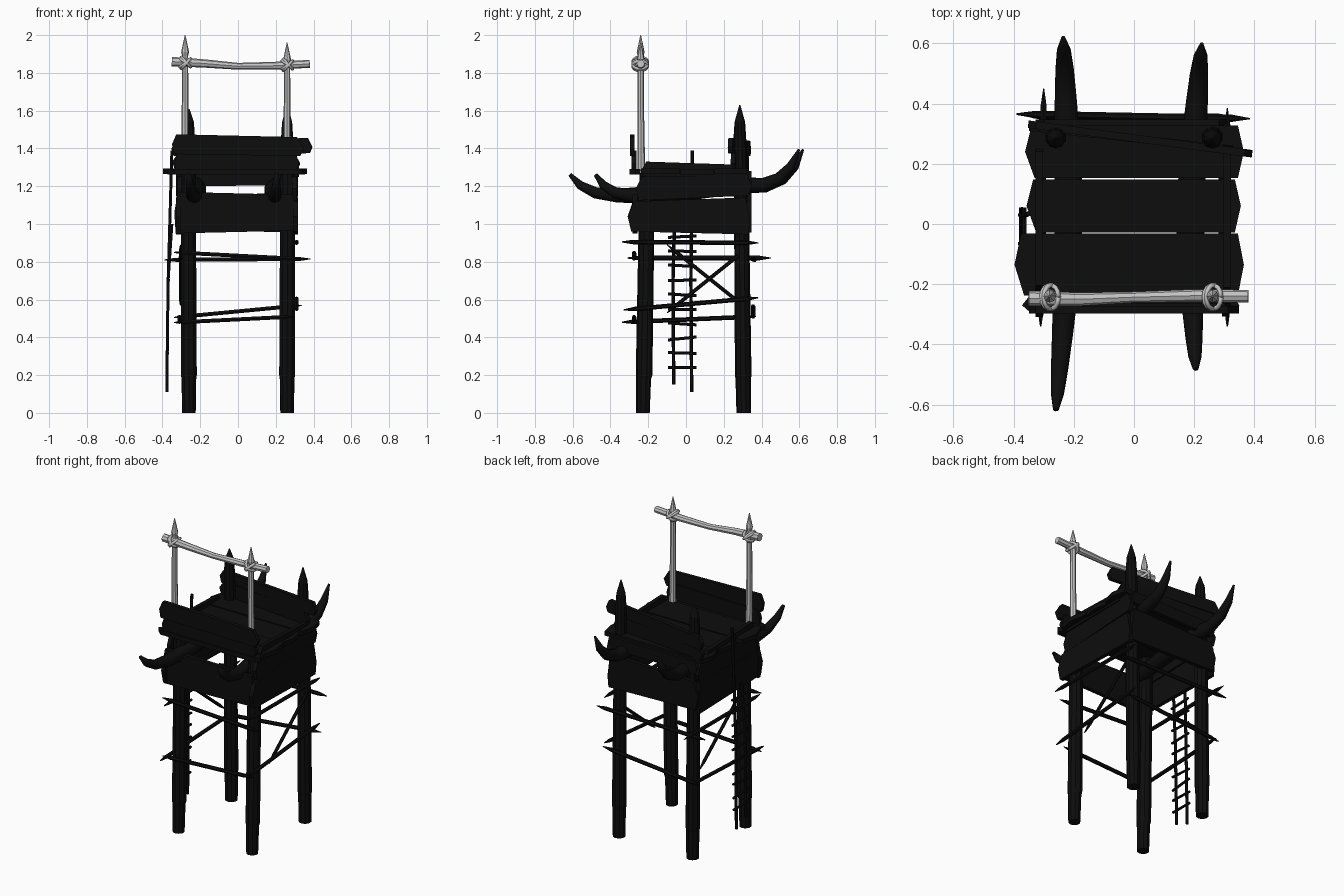
import bpy, bmesh, math, random
from mathutils import Vector, Matrix

random.seed(4)
old = bpy.data.objects.get("Cube")
if old:
    bpy.data.objects.remove(old, do_unlink=True)


def material(name, value):
    m = bpy.data.materials.new(name)
    m.use_nodes = True
    col = (value, value, value, 1)
    m.diffuse_color = col
    m.node_tree.nodes["Principled BSDF"].inputs["Base Color"].default_value = col
    return m


DARK = material("charred wood", 0.004)
BONE = material("pale wood", 0.55)


def finish(bm, name, mat, smooth=False):
    bmesh.ops.recalc_face_normals(bm, faces=bm.faces[:])
    mesh = bpy.data.meshes.new(name)
    bm.to_mesh(mesh)
    bm.free()
    mesh.materials.append(mat)
    ob = bpy.data.objects.new(name, mesh)
    bpy.context.collection.objects.link(ob)
    if smooth:
        for p in mesh.polygons:
            p.use_smooth = True
    return ob


def tube(name, pts, radii, sides=8, mat=DARK, smooth=False):
    """Tapered tube along a path, capped at both ends."""
    bm = bmesh.new()
    pts = [Vector(p) for p in pts]
    rings = []
    for i, p in enumerate(pts):
        d = (pts[min(i + 1, len(pts) - 1)] - pts[max(i - 1, 0)]).normalized()
        ref = Vector((1, 0, 0)) if abs(d.x) < 0.8 else Vector((0, 0, 1))
        u = d.cross(ref).normalized()
        w = d.cross(u)
        rings.append([bm.verts.new(p + radii[i] * (u * math.cos(t) + w * math.sin(t)))
                      for t in (math.tau * k / sides for k in range(sides))])
    for a, b in zip(rings, rings[1:]):
        for k in range(sides):
            bm.faces.new((a[k], a[(k + 1) % sides], b[(k + 1) % sides], b[k]))
    bm.faces.new(rings[0])
    bm.faces.new(rings[-1])
    return finish(bm, name, mat, smooth)


def stick(name, a, b, r=0.012):
    """Thin pole sharpened at both ends."""
    a, b = Vector(a), Vector(b)
    tip = (b - a).normalized() * 0.06
    return tube(name, [a, a + tip, b - tip, b], [0.003, r, r, 0.002], 6)


def prism(name, outline, offset):
    """Flat outline extruded by an offset."""
    bm = bmesh.new()
    face = bm.faces.new([bm.verts.new(p) for p in outline])
    out = bmesh.ops.extrude_face_region(bm, geom=[face])
    verts = [g for g in out["geom"] if isinstance(g, bmesh.types.BMVert)]
    bmesh.ops.translate(bm, verts=verts, vec=offset)
    return finish(bm, name, DARK)


def board(name, a, b, za, zb, thick=0.025):
    """Upright board from a to b (plan), with a z range at each end and split ends."""
    a, b = Vector((*a, 0)), Vector((*b, 0))
    d = (b - a).normalized()
    up = Vector((0, 0, 1))
    side = d.cross(up) * thick
    j = lambda: d * random.uniform(0.005, 0.02)
    pts = [a + up * za[0], b + up * zb[0], b + j() + up * (zb[0] * 0.6 + zb[1] * 0.4),
           b - j() + up * zb[1], a + j() + up * za[1], a - j() + up * (za[0] + za[1]) / 2]
    return prism(name, [p - side / 2 for p in pts], side)


# Four main legs; the rear pair rise above the deck as sharpened posts
for side, x in (("right", -0.26), ("left", 0.26)):
    tube(f"front_{side}_leg",
         [(x, -0.228, 0), (x, -0.225, 0.18), (x, -0.222, 0.2), (x * 1.01, -0.205, 1.27)],
         [0.036, 0.04, 0.044, 0.041], 10)
    top = 1.63 if x > 0 else 1.61
    tube(f"back_{side}_leg",
         [(x, 0.305, 0), (x, 0.303, 0.18), (x, 0.303, 0.2), (x, 0.295, 0.95),
          (x, 0.285, 1.45), (x, 0.285, 1.54), (x, 0.285, top)],
         [0.038, 0.041, 0.044, 0.04, 0.034, 0.028, 0.003], 10)

# Lower skirt boards
board("front_lower_board", (-0.33, -0.27), (0.3, -0.27), (0.95, 1.17), (0.965, 1.155))
board("back_lower_board", (-0.31, 0.335), (0.3, 0.335), (0.97, 1.15), (0.955, 1.165))
board("back_upper_board", (-0.31, 0.335), (0.29, 0.335), (1.2, 1.28), (1.205, 1.28))
for side, x in (("right", -0.315), ("left", 0.305)):
    board(f"{side}_lower_board", (x, -0.29), (x, 0.33), (0.96, 1.12), (0.945, 1.14))
    board(f"{side}_upper_board", (x * 0.98, -0.25), (x, 0.33), (1.125, 1.25), (1.15, 1.27))

# Deck planks running across, with uneven ends
edges = [-0.3, -0.24, -0.03, 0.15, 0.33]
ends = [(-0.36, 0.34), (-0.385, 0.355), (-0.345, 0.345), (-0.35, 0.355)]
for i, (x0, x1) in enumerate(ends):
    y0, y1 = edges[i] + 0.002, edges[i + 1] - 0.002
    z = 1.262 + 0.004 * (i % 2)
    prism(f"deck_plank_{i + 1}",
          [(x0 + 0.02, y0, z), (x1 - 0.01, y0, z), (x1 + 0.01, (y0 + y1) / 2, z),
           (x1 - 0.01, y1, z), (x0 + 0.01, y1, z), (x0 - 0.012, (y0 + y1) / 2, z)],
          Vector((0, 0, 0.028)))

# Parapets: tall at front and back, a low kerb at the sides
board("front_parapet_lower", (-0.33, -0.275), (0.31, -0.275), (1.28, 1.38), (1.28, 1.39))
board("front_parapet_upper", (-0.34, -0.285), (0.33, -0.285), (1.37, 1.475), (1.36, 1.46))
board("back_parapet_lower", (-0.33, 0.32), (0.31, 0.25), (1.28, 1.38), (1.28, 1.38))
board("back_parapet_upper", (-0.34, 0.33), (0.38, 0.235), (1.36, 1.44), (1.375, 1.455))
for side, x in (("right", -0.315), ("left", 0.31)):
    board(f"{side}_kerb", (x, -0.22), (x, 0.25), (1.25, 1.33), (1.25, 1.315))

# Two curved tusk beams under the deck, tips rising front and back
tusk = [(-0.615, 1.262, 0.01), (-0.56, 1.205, 0.023), (-0.48, 1.165, 0.03),
        (-0.36, 1.15, 0.037), (-0.2, 1.155, 0.045), (0.05, 1.18, 0.05),
        (0.3, 1.205, 0.044), (0.42, 1.205, 0.038), (0.51, 1.24, 0.032),
        (0.575, 1.305, 0.024), (0.62, 1.395, 0.006)]
for side, front_scale, xf, xb in (("right", 1, -0.26, -0.235), ("left", 0.78, 0.205, 0.225)):
    xm = -0.215 if xf < 0 else 0.185
    path = []
    for y, z, r in tusk:
        t = (abs(y) / 0.62) ** 1.3
        path.append((xm + ((xf if y < 0 else xb) - xm) * t,
                     y * front_scale if y < 0 else y * (0.965 if xf > 0 else 1), z))
    tube(f"{side}_tusk", path, [p[2] for p in tusk], 10, DARK, True)

# Horizontal poles tying the legs together
stick("front_high_pole", (-0.34, -0.275, 0.85), (0.33, -0.275, 0.815))
stick("front_low_pole", (-0.34, -0.275, 0.478), (0.3, -0.275, 0.51))
stick("back_high_pole", (-0.39, 0.365, 0.81), (0.385, 0.35, 0.815))
stick("back_low_pole", (-0.34, 0.355, 0.505), (0.34, 0.355, 0.57))
stick("right_high_pole", (-0.305, -0.31, 0.82), (-0.3, 0.45, 0.82))
stick("right_low_pole", (-0.31, -0.34, 0.48), (-0.31, 0.37, 0.51))
stick("left_high_pole", (0.31, -0.34, 0.905), (0.31, 0.385, 0.9))
stick("left_low_pole", (0.31, -0.33, 0.545), (0.31, 0.385, 0.61))

# Diagonal braces
stick("right_brace", (-0.305, 0.3, 0.57), (-0.305, -0.1, 0.89), 0.01)
stick("left_brace", (0.29, -0.1, 0.53), (0.29, 0.31, 0.86), 0.01)

# Ladder on the right side
for name, y, z0, z1 in (("front", -0.065, 0.15, 1.0), ("back", 0.03, 0.11, 1.39)):
    tube(f"ladder_{name}_rail", [(-0.377, y, z0), (-0.37, y - 0.004, 0.7), (-0.35, y + 0.004, z1)],
         [0.009] * 3, 6)
for i in range(10):
    z = 0.24 + i * 0.077
    tilt = random.uniform(-0.008, 0.008)
    tube(f"ladder_rung_{i + 1}", [(-0.378 + z * 0.015, -0.095, z - tilt),
                                  (-0.378 + z * 0.015, 0.055, z + tilt)], [0.008] * 2, 6)

# Pale frame at the front: two sharpened posts and a crossbar
for side, x, top in (("right", -0.28, 2.0), ("left", 0.26, 1.96)):
    tube(f"{side}_frame_post",
         [(x, -0.237, 1.28), (x, -0.24, 1.6), (x, -0.24, top - 0.11),
          (x, -0.24, top - 0.09), (x, -0.24, top)],
         [0.021, 0.018, 0.016, 0.021, 0.002], 8, BONE)
tube("frame_crossbar",
     [(-0.35, -0.247, 1.86), (-0.18, -0.25, 1.85), (0, -0.243, 1.835),
      (0.2, -0.238, 1.838), (0.38, -0.24, 1.848)],
     [0.025, 0.022, 0.018, 0.021, 0.021], 8, BONE)

# Crossed rope lashings where the bar meets each post
for side, x, z in (("right", -0.28, 1.853), ("left", 0.26, 1.842)):
    for k, tilt in enumerate((-48, -36, 36, 48)):
        rot = Matrix.Rotation(math.radians(tilt), 4, 'Y')
        centre = Vector((x, -0.243, z))
        path = [centre + rot @ Vector((0.036 * math.cos(t), 0.04 * math.sin(t), 0.004 * (k - 1.5)))
                for t in (math.tau * n / 14 for n in range(15))]
        tube(f"{side}_lashing_{k + 1}", path, [0.008] * 15, 6, BONE, True)
